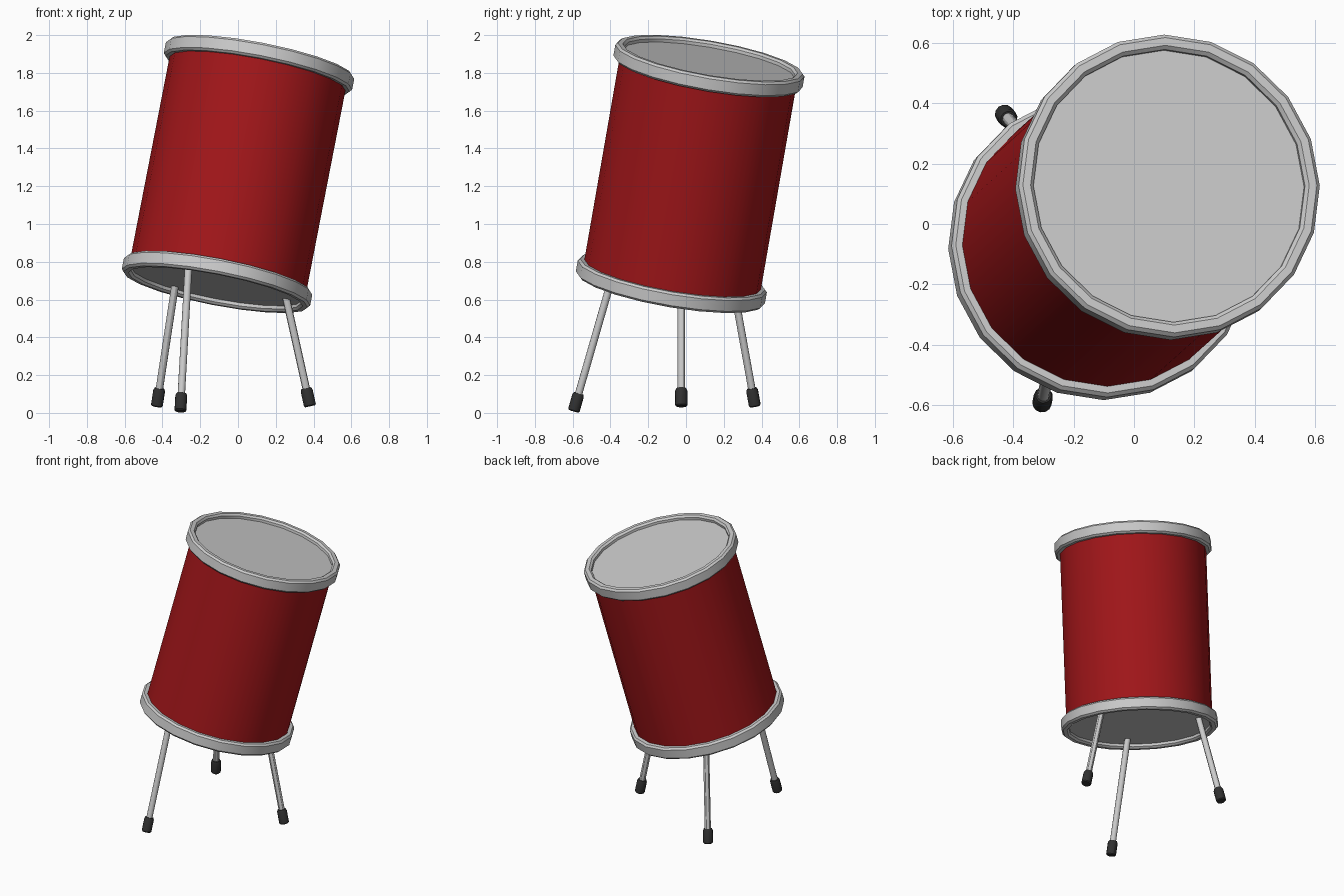
import bpy
from math import radians, sin, cos, pi
from mathutils import Vector, Euler

if "Cube" in bpy.data.objects:
    bpy.data.objects.remove(bpy.data.objects["Cube"])

SIDES = 20
TILT = Euler((radians(-9.7), radians(11), 0))
CENTRE = Vector((0, 0.022, 1.265))


def material(name, colour):
    m = bpy.data.materials.new(name)
    m.diffuse_color = colour
    m.use_nodes = True
    m.node_tree.nodes["Principled BSDF"].inputs["Base Color"].default_value = m.diffuse_color
    return m


RED = material("red shell", (0.36, 0.008, 0.01, 1))
BLACK = material("black rubber", (0.03, 0.03, 0.03, 1))


def lathe(name, profile, sides, closed=False, mat=None):
    """Spin (radius, height) points round z; open profiles get end caps."""
    n = len(profile)
    verts = [(r * cos(2 * pi * i / sides), r * sin(2 * pi * i / sides), z)
             for r, z in profile for i in range(sides)]
    faces = [(k * sides + i, k * sides + (i + 1) % sides,
              (k + 1) % n * sides + (i + 1) % sides, (k + 1) % n * sides + i)
             for k in range(n if closed else n - 1) for i in range(sides)]
    if not closed:
        faces += [tuple(reversed(range(sides))),
                  tuple(range((n - 1) * sides, n * sides))]
    mesh = bpy.data.meshes.new(name)
    mesh.from_pydata(verts, [], faces)
    ob = bpy.data.objects.new(name, mesh)
    bpy.context.collection.objects.link(ob)
    if mat:
        mesh.materials.append(mat)
    bpy.ops.object.select_all(action='DESELECT')
    ob.select_set(True)
    bpy.context.view_layer.objects.active = ob
    bpy.ops.object.shade_smooth_by_angle(angle=radians(30))
    return ob


def tilted(ob):
    ob.rotation_euler = TILT
    ob.location = CENTRE


# Shell
tilted(lathe("shell", [(0.474, -0.59), (0.474, 0.59)], SIDES, mat=RED))

# Heads and bevelled rims, mirrored top and bottom
b = 0.012
for side, s in (("top", 1), ("bottom", -1)):
    tilted(lathe(side + "_head", [(0.468, h) for h in sorted((s * 0.58, s * 0.603))], SIDES))
    lo, hi = sorted((s * 0.549, s * 0.632))
    ring = [(0.458, lo + b), (0.458 + b, lo), (0.508 - b, lo), (0.508, lo + b),
            (0.508, hi - b), (0.508 - b, hi), (0.458 + b, hi), (0.458, hi - b)]
    tilted(lathe(side + "_rim", ring, SIDES, closed=True))

# Splayed legs with rubber feet: foot point, slope per unit height, top height
legs = [("front", (-0.305, -0.595, 0.009), (0.056, 0.288, 1), 0.78),
        ("back", (-0.43, 0.365, 0.035), (0.152, -0.18, 1), 0.69),
        ("right", (0.382, -0.025, 0.035), (-0.222, 0.0, 1), 0.62)]
for name, foot, slope, top in legs:
    d = Vector(slope)
    length = d.length * (top - foot[2])
    rod = lathe(name + "_leg", [(0.02, 0.02), (0.02, length)], 12)
    tip = lathe(name + "_foot", [(0.027, 0), (0.032, 0.006), (0.032, 0.085),
                                 (0.026, 0.098)], 12, mat=BLACK)
    for ob in (rod, tip):
        ob.location = foot
        ob.rotation_euler = d.to_track_quat('Z', 'Y').to_euler()
